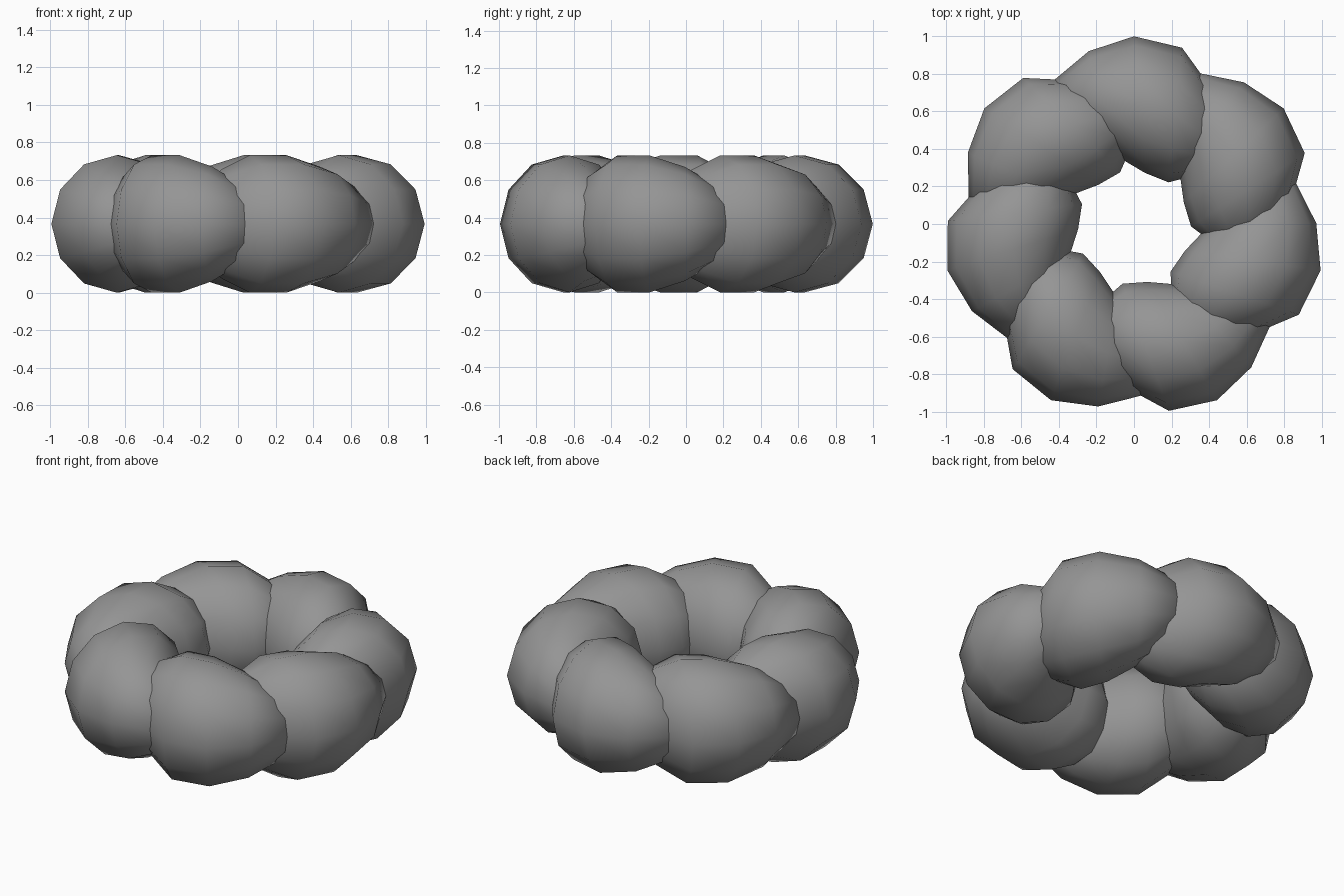
import bpy, bmesh
from math import sin, cos, radians, tau
from mathutils import Matrix, Vector

if "Cube" in bpy.data.objects:
    bpy.data.objects.remove(bpy.data.objects["Cube"])

BEADS, SIDES, MID_Z = 7, 12, 0.366
RING_CENTRE = Vector((0, -0.02, MID_Z))

# Cross-sections along one bent bead: x, y, plan radius, height radius, outward angle
SECTIONS = [(-0.34, 0.626, 0.18, 0.2, 120), (-0.165, 0.66, 0.29, 0.305, 105),
            (0.03, 0.655, 0.365, 0.366, 94.7), (0.22, 0.6, 0.36, 0.366, 84.3),
            (0.345, 0.513, 0.25, 0.29, 77), (0.425, 0.455, 0.185, 0.2, 71)]
TIPS = [(-0.39, 0.6, 0), (0.475, 0.43, 0)]

grey = bpy.data.materials.new("mid_grey")
grey.use_nodes = True
colour = (0.3, 0.3, 0.3, 1)
grey.diffuse_color = colour
grey.node_tree.nodes["Principled BSDF"].inputs["Base Color"].default_value = colour


def bead_mesh():
    """Loft oval sections into a closed bead and cap both tips."""
    bm = bmesh.new()
    loops = []
    for x, y, r, h, angle in SECTIONS:
        out = Vector((cos(radians(angle)), sin(radians(angle)), 0))
        loops.append([bm.verts.new(Vector((x, y, 0)) + out * r * cos(tau * i / SIDES)
                                   + Vector((0, 0, h * sin(tau * i / SIDES))))
                      for i in range(SIDES)])
    tips = [bm.verts.new(t) for t in TIPS]
    for i in range(SIDES):
        j = (i + 1) % SIDES
        for a, b in zip(loops, loops[1:]):
            bm.faces.new((a[i], a[j], b[j], b[i]))
        bm.faces.new((tips[0], loops[0][j], loops[0][i]))
        bm.faces.new((tips[1], loops[-1][i], loops[-1][j]))
    bmesh.ops.recalc_face_normals(bm, faces=bm.faces)
    for face in bm.faces:
        face.smooth = True
    mesh = bpy.data.meshes.new("bead")
    bm.to_mesh(mesh)
    bm.free()
    mesh.materials.append(grey)
    return mesh


# Ring of overlapping beads
mesh = bead_mesh()
for k in range(BEADS):
    bead = bpy.data.objects.new(f"ring_bead_{k + 1}", mesh)
    bead.matrix_world = Matrix.Translation(RING_CENTRE) @ Matrix.Rotation(-tau * k / BEADS, 4, "Z")
    bpy.context.collection.objects.link(bead)
